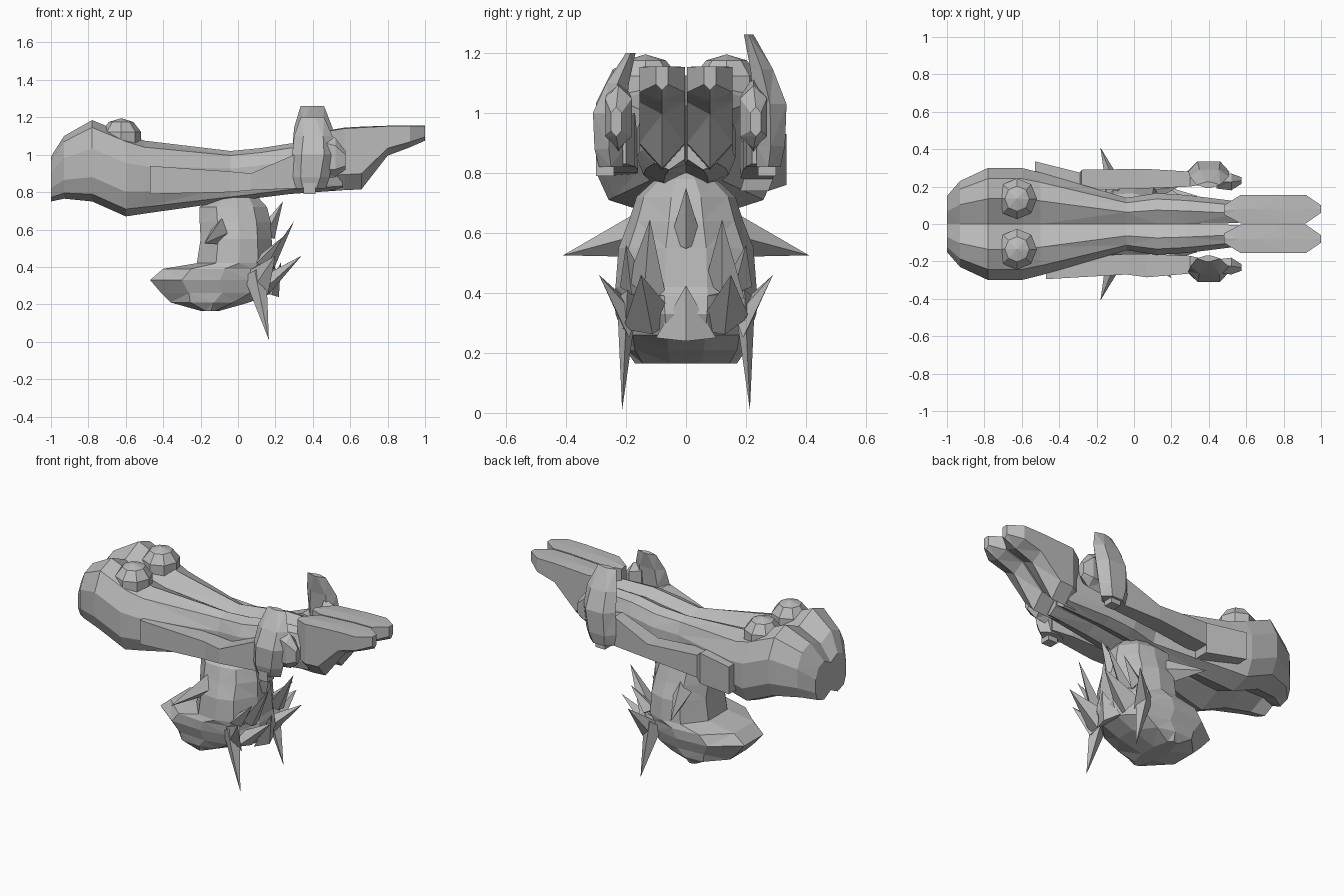
import bpy
import bmesh
from mathutils import Vector, Matrix

if "Cube" in bpy.data.objects:
    bpy.data.objects.remove(bpy.data.objects["Cube"])

grey = bpy.data.materials.new("plain grey")
grey.diffuse_color = (0.5, 0.5, 0.5, 1)
grey.use_nodes = True
grey.node_tree.nodes["Principled BSDF"].inputs["Base Color"].default_value = grey.diffuse_color

LIMB = [(1, .3), (.62, .82), (-.1, 1), (-1, .72), (-1, -.72), (-.1, -1), (.72, -.82), (1, -.4)]
BOX = [(1, 1), (-1, 1), (-1, -1), (1, -1)]
HEX = [(1, .6), (0, 1), (-1, .6), (-1, -.6), (0, -1), (1, -.6)]


def finish(bm, name):
    bmesh.ops.recalc_face_normals(bm, faces=bm.faces[:])
    me = bpy.data.meshes.new(name)
    bm.to_mesh(me)
    bm.free()
    me.materials.append(grey)
    ob = bpy.data.objects.new(name, me)
    bpy.context.collection.objects.link(ob)
    return ob


def skin(name, rings):
    """Bridge rings of points and cap both ends."""
    bm = bmesh.new()
    vs = [[bm.verts.new(p) for p in r] for r in rings]
    n = len(vs[0])
    for a, b in zip(vs, vs[1:]):
        for i in range(n):
            j = (i + 1) % n
            bm.faces.new((a[i], a[j], b[j], b[i]))
    bm.faces.new(vs[0])
    bm.faces.new(vs[-1])
    bmesh.ops.triangulate(bm, faces=[f for f in bm.faces if len(f.verts) == 4])
    return finish(bm, name)


def loft_x(name, secs, shape, s=1):
    """Sections along x: (x, y inner, y outer, z low, z high)."""
    return skin(name, [[(x, s * ((a + b) / 2 + u * (b - a) / 2), (lo + hi) / 2 + v * (hi - lo) / 2)
                        for u, v in shape] for x, a, b, lo, hi in secs])


def spike(name, base, tip, wy, wx):
    """Thin pointed shard from a four-sided base."""
    base, tip, side = Vector(base), Vector(tip), Vector(wy)
    other = (tip - base).cross(side).normalized() * wx
    bm = bmesh.new()
    ring = [bm.verts.new(base + o) for o in (side, other, -side, -other)]
    t = bm.verts.new(tip)
    for i in range(4):
        bm.faces.new((ring[i], ring[(i + 1) % 4], t))
    bm.faces.new(ring)
    return finish(bm, name)


def knob(name, c, r):
    """Faceted barrel-like lump."""
    bm = bmesh.new()
    bmesh.ops.create_uvsphere(bm, u_segments=8, v_segments=5, radius=1,
                              matrix=Matrix.Translation(c) @ Matrix.Diagonal((*r, 1)))
    return finish(bm, name)


body = [(-1, 0, .15, .75, .99), (-.93, 0, .23, .765, 1.1), (-.78, 0, .3, .75, 1.185),
        (-.6, 0, .3, .67, 1.11), (-.5, 0, .275, .685, 1.075), (-.04, .0, .14, .75, 1.02),
        (.12, 0, .165, .77, 1.035), (.28, .0, .155, .79, 1.06), (.56, .005, .12, .81, 1.06)]
foot = [(.48, .05, .1, .81, 1.13), (.57, .004, .155, .81, 1.145), (.66, .004, .155, .815, 1.15),
        (.8, .004, .155, .995, 1.155), (.92, .004, .155, 1.04, 1.155), (1, .06, .1, 1.075, 1.155)]

for s, side in ((1, "left"), (-1, "right")):
    # torso half flowing into the leg, and the boot
    loft_x(side + "_body_and_leg", body, LIMB, s)
    loft_x(side + "_boot", foot, [(1, .97), (0, 1), (-1, .97), (-1, -.5), (0, -1), (1, -.5)], s)
    # rounded knob on the back
    knob(side + "_back_knob", (-.625, s * .135, 1.09), (.112, .115, .105))
    # small clasp under the wrist
    loft_x(side + "_wrist_clasp", [(.35, .24, .3, .79, .85), (.415, .24, .3, .79, .85)], BOX, s)
    # fingers behind the hand
    loft_x(side + "_fingers", [(.44, .19, .26, .87, 1.12), (.52, .18, .27, .88, 1.09),
                               (.575, .215, .25, .92, 1.02)], HEX, s)
    # ear and hair shards on the head
    spike(side + "_ear", (-.09, s * .16, .595), (-.18, s * .41, .525), (.01, 0, .075), .055)
    spike(side + "_long_lock", (.09, s * .195, .38), (.165, s * .213, .01), (.06, 0, .03), .035)
    spike(side + "_side_lock", (.1, s * .19, .31), (.2, s * .29, .46), (.06, 0, -.06), .03)
    spike(side + "_tall_lock", (.17, s * .13, .41), (.3, s * .12, .645), (.01, .065, -.03), .03)
    spike(side + "_back_lock", (.14, s * .12, .3), (.34, s * .15, .46), (0, .09, .02), .05)
    spike(side + "_neck_lock", (.12, s * .17, .42), (.24, s * .2, .56), (.02, .05, 0), .04)

# arms, slightly different on each side
loft_x("right_arm", [(-.47, .19, .295, .79, .94), (-.04, .16, .27, .8, .91), (.07, .16, .285, .81, .9),
                     (.3, .17, .265, .82, 1.0), (.42, .2, .26, .83, .97)], BOX, -1)
loft_x("left_arm", [(-.53, .22, .335, .76, .93), (-.29, .18, .275, .74, .93), (-.28, .18, .29, .78, .92),
                    (.06, .19, .295, .81, .9), (.3, .2, .28, .82, 1.0), (.42, .22, .28, .83, .97)], BOX)

# blade-like hands: six-sided rings (z, inner, outer, x front, x back) leaning inward
hand = [(.82, .21, .29, .295, .47), (.88, .21, .305, .285, .49), (1.0, .2, .31, .29, .51),
        (1.1, .19, .265, .3, .505), (1.2, .168, .2, .335, .46)]
for s, side, dy, k in ((-1, "right", 0, 1), (1, "left", .025, 1.16)):
    skin(side + "_hand", [[(x, s * (y + dy), .82 + (z - .82) * k) for x, y in (
        (x0, (a + b) / 2), (x0 + .05, b), (x1 - .05, b), (x1, (a + b) / 2), (x1 - .05, a), (x0 + .05, a))]
        for z, a, b, x0, x1 in hand])

# head: jutting muzzle below, domed crown above (z, x front, x back, half width)
head = [(.165, -.2, -.1, .17), (.21, -.36, .06, .2), (.26, -.41, .18, .21), (.33, -.47, .21, .235),
        (.39, -.4, .2, .24), (.42, -.22, .19, .235), (.55, -.2, .18, .225), (.64, -.205, .175, .19),
        (.72, -.205, .155, .165), (.78, -.13, .1, .1), (.815, -.05, .05, .03)]
skin("head", [[((a + b) / 2 + u * (b - a) / 2, v * w, z)
               for u, v in [(1, .3), (.6, .85), (.1, 1), (-.5, .95), (-1, .4),
                            (-1, -.4), (-.5, -.95), (.1, -1), (.6, -.85), (1, -.3)]]
              for z, a, b, w in head])
spike("centre_lock", (.15, 0, .57), (.24, 0, .75), (0, .055, 0), .05)
spike("lower_centre_lock", (.18, 0, .25), (.23, 0, .425), (0, .1, 0), .04)
